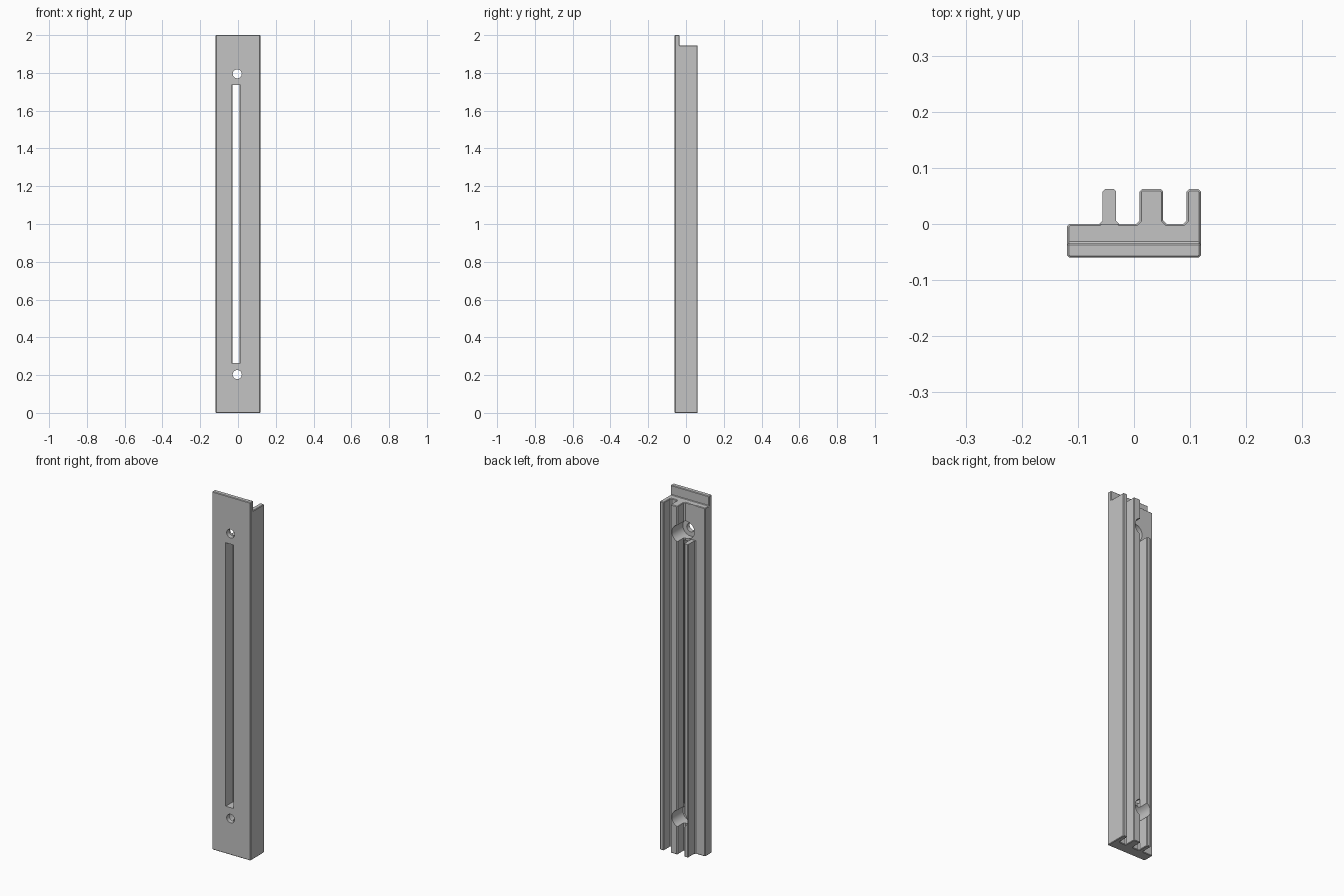
import bpy, bmesh, math
from mathutils import Matrix, Vector

if "Cube" in bpy.data.objects:
    bpy.data.objects.remove(bpy.data.objects["Cube"])

grey = bpy.data.materials.new("light grey")
grey.use_nodes = True
colour = (0.55, 0.55, 0.55, 1)
grey.diffuse_color = colour
grey.node_tree.nodes["Principled BSDF"].inputs["Base Color"].default_value = colour

HALF, FRONT, BACK, TOP = 0.119, -0.06, 0.062, 2.0
C = 0.004        # edge chamfer
F = 0.006        # fillet at the rib roots
HOLE_X = -0.004


def add_object(name, bm):
    bmesh.ops.recalc_face_normals(bm, faces=bm.faces)
    mesh = bpy.data.meshes.new(name)
    bm.to_mesh(mesh)
    bm.free()
    ob = bpy.data.objects.new(name, mesh)
    bpy.context.collection.objects.link(ob)
    return ob


def box(name, x, y, z):
    bm = bmesh.new()
    lo, hi = Vector((x[0], y[0], z[0])), Vector((x[1], y[1], z[1]))
    size = hi - lo
    bmesh.ops.create_cube(bm, size=1, matrix=Matrix.Translation((lo + hi) / 2) @ Matrix.Diagonal((*size, 1)))
    return add_object(name, bm)


def cylinder(name, radius, y, z):
    bm = bmesh.new()
    place = Matrix.Translation((HOLE_X, sum(y) / 2, z)) @ Matrix.Rotation(math.pi / 2, 4, 'X')
    bmesh.ops.create_cone(bm, cap_ends=True, segments=32, radius1=radius, radius2=radius,
                          depth=y[1] - y[0], matrix=place)
    return add_object(name, bm)


def rib(left, right):
    """Outline of one rib, from its left root to its right root."""
    return [(left - F, 0), (left, F), (left, BACK - C), (left + C, BACK),
            (right - C, BACK), (right, BACK - C), (right, F), (right + F, 0)]


# Rail cross-section: plate with a thin rib, a thick rib and an edge wall
profile = [(-HALF, FRONT + C), (-HALF, -C), (-HALF + C, 0)]
profile += rib(-0.056, -0.032) + rib(0.010, 0.052) + rib(0.094, HALF)[:-2]
profile += [(HALF, FRONT + C), (HALF - C, FRONT), (-HALF + C, FRONT)]
bm = bmesh.new()
face = bm.faces.new([bm.verts.new((x, y, 0)) for x, y in profile])
ext = bmesh.ops.extrude_face_region(bm, geom=[face])
bmesh.ops.translate(bm, vec=(0, 0, TOP), verts=[v for v in ext["geom"] if isinstance(v, bmesh.types.BMVert)])
rail = add_object("slotted_rail", bm)
rail.data.materials.append(grey)

cutters = []


def cut(cutter):
    cutter.hide_render = True
    cutters.append(cutter)
    mod = rail.modifiers.new(cutter.name, 'BOOLEAN')
    mod.operation, mod.solver, mod.object = 'DIFFERENCE', 'EXACT', cutter


# Step that leaves the thin tongue at the top, then softened ends
cut(box("tongue_step", (-1, 1), (-0.034, 1), (1.946, 3)))
bevel = rail.modifiers.new("end_chamfer", 'BEVEL')
bevel.width, bevel.segments = 0.003, 1
bevel.limit_method, bevel.angle_limit = 'ANGLE', math.radians(60)

# Thin rib stops below the upper hole; long slot runs between the ribs
cut(box("rib_trim", (-0.08, -0.02), (0.0004, 1), (1.75, 3)))
cut(box("slot", (-0.034, 0.014), (-1, 0.0044), (0.264, 1.736)))

# Screw holes with round clearance sunk into the plate for the screw heads
for label, z in (("lower", 0.203), ("upper", 1.795)):
    cut(cylinder(label + "_hole", 0.024, (-0.2, 0.2), z))
    cut(cylinder(label + "_head_clearance", 0.048, (-0.035, 0.2), z))

# Bake the cuts and drop the cutters
bpy.context.view_layer.update()
baked = bpy.data.meshes.new_from_object(rail.evaluated_get(bpy.context.evaluated_depsgraph_get()))
rail.modifiers.clear()
rail.data = baked
baked.materials.clear()
baked.materials.append(grey)
for p in baked.polygons:
    p.material_index = 0
for ob in cutters:
    bpy.data.objects.remove(ob)

bpy.context.view_layer.objects.active = rail
rail.select_set(True)
bpy.ops.object.shade_smooth_by_angle(angle=math.radians(30))
